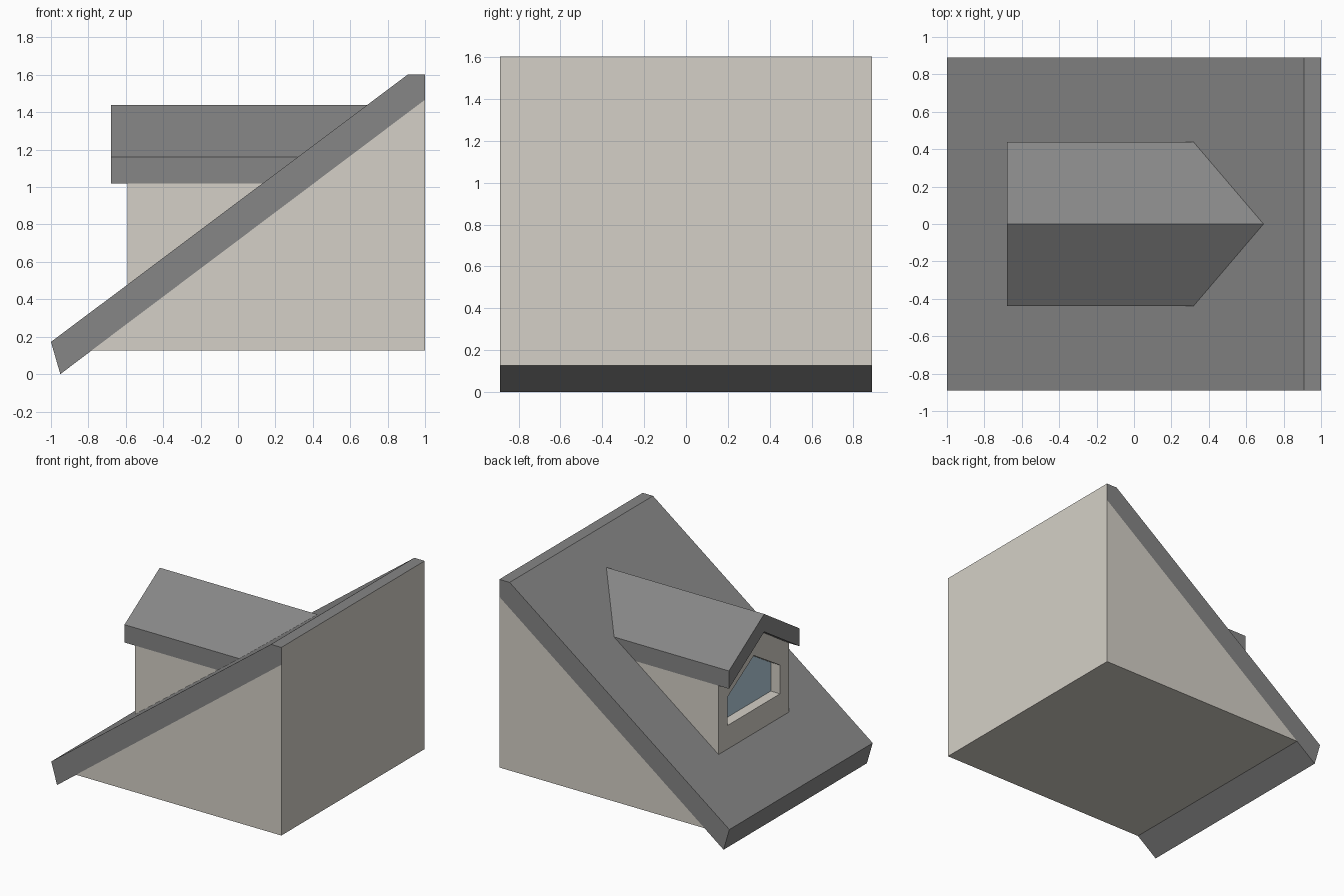
import bpy
import bmesh

cube = bpy.data.objects.get("Cube")
if cube:
    bpy.data.objects.remove(cube, do_unlink=True)


def material(name, rgb):
    m = bpy.data.materials.new(name)
    m.use_nodes = True
    m.diffuse_color = (*rgb, 1)
    m.node_tree.nodes["Principled BSDF"].inputs["Base Color"].default_value = (*rgb, 1)
    return m


WALL = material("pale plaster", (0.66, 0.63, 0.57))
ROOF = material("grey roofing", (0.24, 0.24, 0.24))
GLASS = material("blue grey glass", (0.46, 0.62, 0.72))

HALF_DEPTH = 0.89
SLOPE = 0.749


def roof_x(z, sink=0.0):
    """x where the main roof surface reaches height z."""
    return -1 + (z - 0.172) / SLOPE + sink


def loft(name, loops, mats, paint=None):
    """Skin matching loops of points, close both ends, colour faces by rule."""
    bm = bmesh.new()
    rings = [[bm.verts.new(p) for p in loop] for loop in loops]
    for a, b in zip(rings, rings[1:]):
        for i in range(len(a)):
            j = (i + 1) % len(a)
            bm.faces.new((a[i], a[j], b[j], b[i]))
    bm.faces.new(rings[0])
    bm.faces.new(rings[-1])
    bmesh.ops.recalc_face_normals(bm, faces=bm.faces)
    bm.normal_update()
    if paint:
        for f in bm.faces:
            f.material_index = paint(f)
    mesh = bpy.data.meshes.new(name)
    bm.to_mesh(mesh)
    bm.free()
    for m in mats:
        mesh.materials.append(m)
    obj = bpy.data.objects.new(name, mesh)
    bpy.context.collection.objects.link(obj)
    return obj


def side_prism(name, profile, mats, paint=None):
    loops = [[(x, s * HALF_DEPTH, z) for x, z in profile] for s in (-1, 1)]
    return loft(name, loops, mats, paint)


# House body under the slope
side_prism("house_wall", [(-0.785, 0.125), (1, 0.125), (1, 1.467)], [WALL])

# Main roof slab, its tall end finished like the wall
side_prism("main_roof",
           [(-1, 0.172), (-0.95, 0), (1, 1.467), (1, 1.603), (0.91, 1.603)],
           [ROOF, WALL], lambda f: int(f.normal.x > 0.95))

# Dormer roof: chevron section running back into the slope
HALF = 0.438
EAVE, RIDGE, THICK = 1.16, 1.44, 0.14
chevron = [(-HALF, EAVE), (0, RIDGE), (HALF, EAVE),
           (HALF, EAVE - THICK), (0, RIDGE - THICK), (-HALF, EAVE - THICK)]
loft("dormer_roof",
     [[(-0.68, y, z) for y, z in chevron],
      [(roof_x(z, 0.002), y, z) for y, z in chevron]], [ROOF])


# Dormer walls with a recessed gable-shaped window
def gable(half, bottom, eave, apex):
    return [(-half, bottom), (half, bottom), (half, eave), (0, apex), (-half, eave)]


FRONT, PANE = -0.59, -0.51
shell = gable(HALF, 0.46, EAVE - THICK, RIDGE - THICK)
opening = gable(0.325, 0.665, 0.89, 1.09)
loft("dormer_wall_and_window",
     [[(roof_x(z, 0.03), y, z) for y, z in shell],
      [(FRONT, y, z) for y, z in shell],
      [(FRONT, y, z) for y, z in opening],
      [(PANE, y, z) for y, z in opening]],
     [WALL, GLASS],
     lambda f: int(all(abs(v.co.x - PANE) < 0.001 for v in f.verts)))
